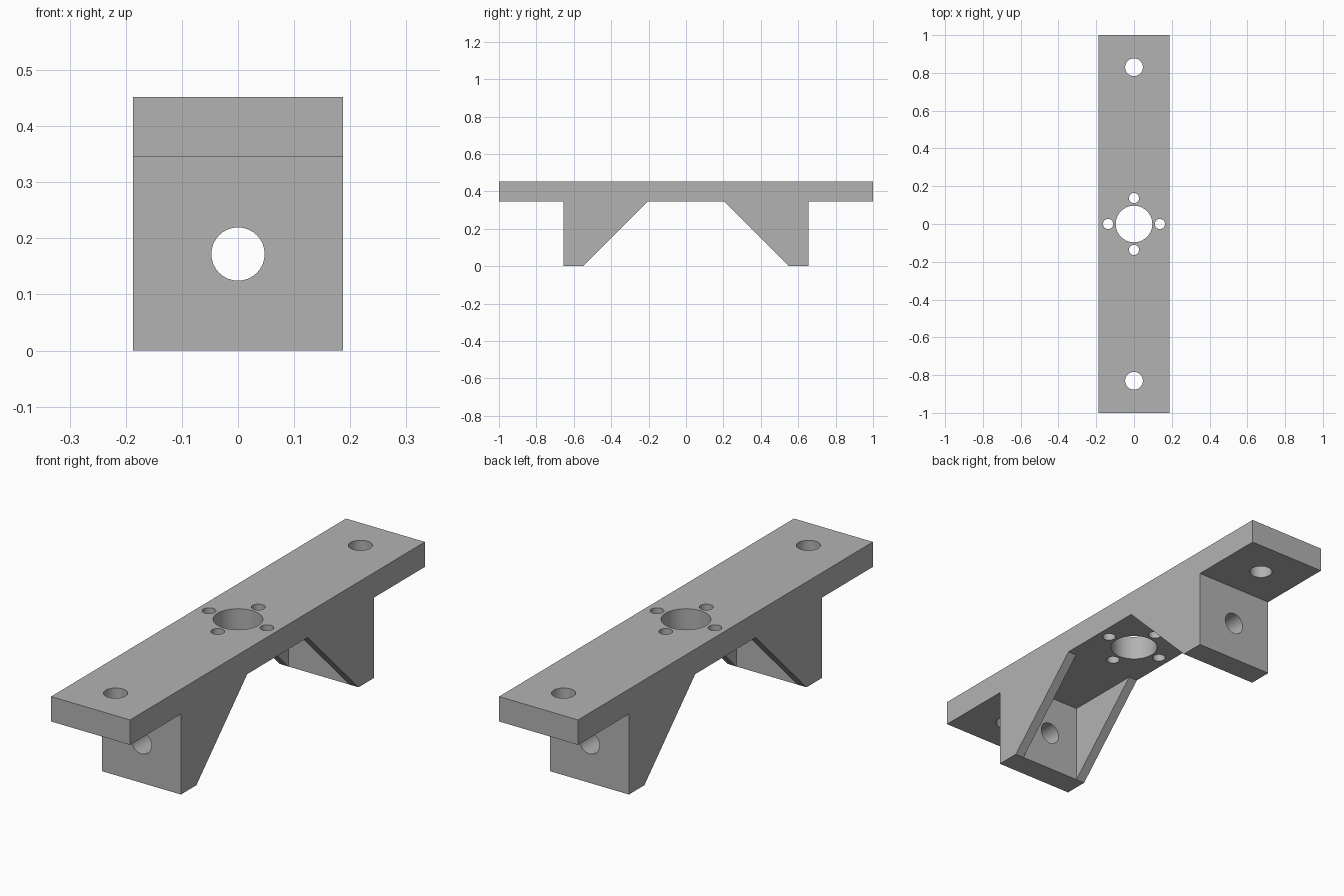
import bpy
import bmesh
from math import radians
from mathutils import Matrix, Vector

HALF_W, HALF_L = 0.1875, 1.0
PLATE_Z, TOP_Z = 0.345, 0.452
LEG_IN, LEG_OUT, RIB_END = 0.55, 0.655, 0.205
RIB_T = 0.042

if "Cube" in bpy.data.objects:
    bpy.data.objects.remove(bpy.data.objects["Cube"])

grey = bpy.data.materials.new("plain grey")
grey.use_nodes = True
colour = (0.45, 0.45, 0.45, 1)
grey.diffuse_color = colour
grey.node_tree.nodes["Principled BSDF"].inputs["Base Color"].default_value = colour


def finish(name, bm):
    bmesh.ops.recalc_face_normals(bm, faces=bm.faces)
    mesh = bpy.data.meshes.new(name)
    bm.to_mesh(mesh)
    bm.free()
    mesh.materials.append(grey)
    obj = bpy.data.objects.new(name, mesh)
    bpy.context.collection.objects.link(obj)
    return obj


def prism(name, profile, half_width):
    """Extrude a (y, z) outline along x, centred on x = 0."""
    bm = bmesh.new()
    face = bm.faces.new([bm.verts.new((-half_width, y, z)) for y, z in profile])
    moved = bmesh.ops.extrude_face_region(bm, geom=[face])["geom"]
    verts = [v for v in moved if isinstance(v, bmesh.types.BMVert)]
    bmesh.ops.translate(bm, verts=verts, vec=Vector((2 * half_width, 0, 0)))
    return finish(name, bm)


def drill(name, centre, radius, depth, along_y=False):
    bm = bmesh.new()
    turn = Matrix.Rotation(radians(90), 4, "X") if along_y else Matrix()
    bmesh.ops.create_cone(bm, cap_ends=True, segments=32, radius1=radius,
                          radius2=radius, depth=depth,
                          matrix=Matrix.Translation(centre) @ turn)
    return finish(name, bm)


# Bracket silhouette: plate, two legs and their sloping ribs
half = [(HALF_L, TOP_Z), (HALF_L, PLATE_Z), (LEG_OUT, PLATE_Z),
        (LEG_OUT, 0), (LEG_IN, 0), (RIB_END, PLATE_Z)]
bracket = prism("bracket", half + [(-y, z) for y, z in reversed(half)], HALF_W)

# Pocket between the ribs
cutters = [prism("pocket_cutter", [(-LEG_IN, -0.2), (LEG_IN, -0.2),
                                   (LEG_IN, PLATE_Z), (-LEG_IN, PLATE_Z)],
                 HALF_W - RIB_T)]

# Bores: hub, four hub screws, two end holes and the pair through the legs
cutters.append(drill("hub_cutter", (0, 0, 0.4), 0.097, 0.4))
for x, y in ((1, 0), (-1, 0), (0, 1), (0, -1)):
    cutters.append(drill("screw_cutter", (0.137 * x, 0.137 * y, 0.4), 0.027, 0.4))
for side in (-1, 1):
    cutters.append(drill("end_cutter", (0, 0.83 * side, 0.4), 0.047, 0.4))
    cutters.append(drill("leg_cutter", (0, 0.6 * side, 0.172), 0.0475, 0.3, True))

bpy.context.view_layer.objects.active = bracket
bracket.select_set(True)
for cutter in cutters:
    cutter.hide_render = True
    cut = bracket.modifiers.new(cutter.name, "BOOLEAN")
    cut.operation = "DIFFERENCE"
    cut.solver = "EXACT"
    cut.object = cutter
    bpy.ops.object.modifier_apply(modifier=cut.name)
    bpy.data.objects.remove(cutter)

bpy.ops.object.shade_smooth_by_angle(angle=radians(30))
